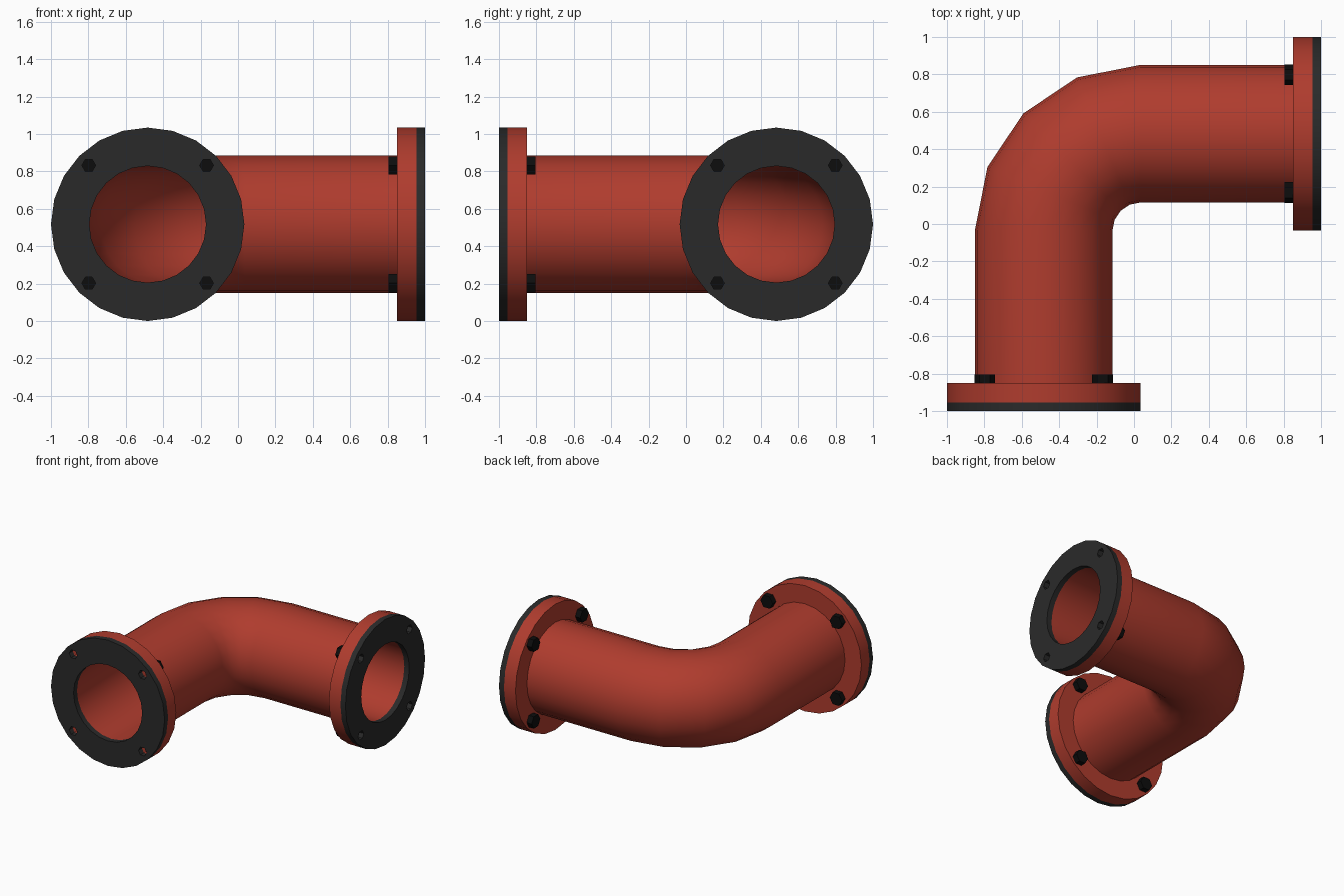
import bpy, bmesh
from math import pi, cos, sin
from mathutils import Matrix, Vector

if "Cube" in bpy.data.objects:
    bpy.data.objects.remove(bpy.data.objects["Cube"])

SIDES = 24
CZ, OFF = 0.517, 0.483           # pipe axis height and sideways offset
R_OUT, R_BORE, R_FLANGE = 0.368, 0.312, 0.517
BEND = 0.035                     # bend centre is (BEND, -BEND)


def material(name, rgb):
    m = bpy.data.materials.new(name)
    m.diffuse_color = (*rgb, 1)
    m.use_nodes = True
    m.node_tree.nodes["Principled BSDF"].inputs["Base Color"].default_value = m.diffuse_color
    return m


RED = material("red_paint", (0.43, 0.045, 0.027))
BLACK = material("black_rubber", (0.023, 0.023, 0.023))
BOLT = material("bolt_black", (0.004, 0.004, 0.004))


def finish(name, bm, mat, smooth=True):
    bmesh.ops.recalc_face_normals(bm, faces=bm.faces[:])
    me = bpy.data.meshes.new(name)
    bm.to_mesh(me)
    bm.free()
    ob = bpy.data.objects.new(name, me)
    bpy.context.collection.objects.link(ob)
    me.materials.append(mat)
    if smooth:
        bpy.ops.object.select_all(action='DESELECT')
        ob.select_set(True)
        bpy.context.view_layer.objects.active = ob
        bpy.ops.object.shade_smooth_by_angle(angle=pi / 6)
    return ob


def tube(name, frames, r_out, r_in, mat):
    """Hollow tube through a list of frames (local z along the tube)."""
    bm = bmesh.new()
    loops = []
    for r, fs in ((r_out, frames), (r_in, frames[::-1])):
        for f in fs:
            loops.append([bm.verts.new(f @ Vector((r * cos(2 * pi * i / SIDES),
                                                   r * sin(2 * pi * i / SIDES), 0)))
                          for i in range(SIDES)])
    for a, b in zip(loops, loops[1:] + loops[:1]):
        for i in range(SIDES):
            j = (i + 1) % SIDES
            bm.faces.new((a[i], a[j], b[j], b[i]))
    return finish(name, bm, mat)


def prisms(name, frame, r, z0, z1, mat):
    """Four hexagonal prisms on the bolt circle."""
    bm = bmesh.new()
    for x in (-0.315, 0.315):
        for y in (-0.315, 0.315):
            m = frame @ Matrix.Translation((x, y, (z0 + z1) / 2)) @ Matrix.Rotation(pi / 2, 4, 'Z')
            bmesh.ops.create_cone(bm, cap_ends=True, segments=6, radius1=r, radius2=r,
                                  depth=z1 - z0, matrix=m)
    return finish(name, bm, mat, smooth=False)


def frame_at(pos, axis):
    """Local y is world up, local z follows the pipe."""
    z = Vector(axis).normalized()
    y = Vector((0, 0, 1))
    x = y.cross(z)
    m = Matrix((x, y, z)).transposed().to_4x4()
    return Matrix.Translation(pos) @ m


# Elbow pipe: straight leg, four-segment bend, straight leg
path = [frame_at((-OFF, -0.955, CZ), (0, 1, 0))]
for k in range(5):
    a = pi - k * pi / 8
    rad = OFF + BEND
    path.append(frame_at((BEND + rad * cos(a), -BEND + rad * sin(a), CZ), (sin(a), -cos(a), 0)))
path.append(frame_at((0.955, OFF, CZ), (1, 0, 0)))
tube("elbow_pipe", path, R_OUT, R_BORE, RED)

# Flanged ends: local z = 0 at the open face, positive outwards
ends = {"front": frame_at((-OFF, -1, CZ), (0, -1, 0)),
        "right": frame_at((1, OFF, CZ), (1, 0, 0))}
for side, f in ends.items():
    def at(z):
        return f @ Matrix.Translation((0, 0, z))
    flange = tube(side + "_flange", [at(-0.15), at(-0.045)], R_FLANGE, R_OUT - 0.01, RED)
    gasket = tube(side + "_gasket", [at(-0.045), at(0)], R_FLANGE, R_BORE, BLACK)

    # Bolt holes through flange and gasket
    cutter = prisms(side + "_hole_cutter", f, 0.037, -0.2, 0.05, RED)
    cutter.hide_render = True
    cutter.hide_set(True)
    for ob in (flange, gasket):
        mod = ob.modifiers.new("bolt_holes", 'BOOLEAN')
        mod.object = cutter
        mod.operation = 'DIFFERENCE'
        mod.solver = 'EXACT'

    # Hex bolt heads on the back of the flange
    prisms(side + "_bolt_heads", f, 0.056, -0.195, -0.15, BOLT)
